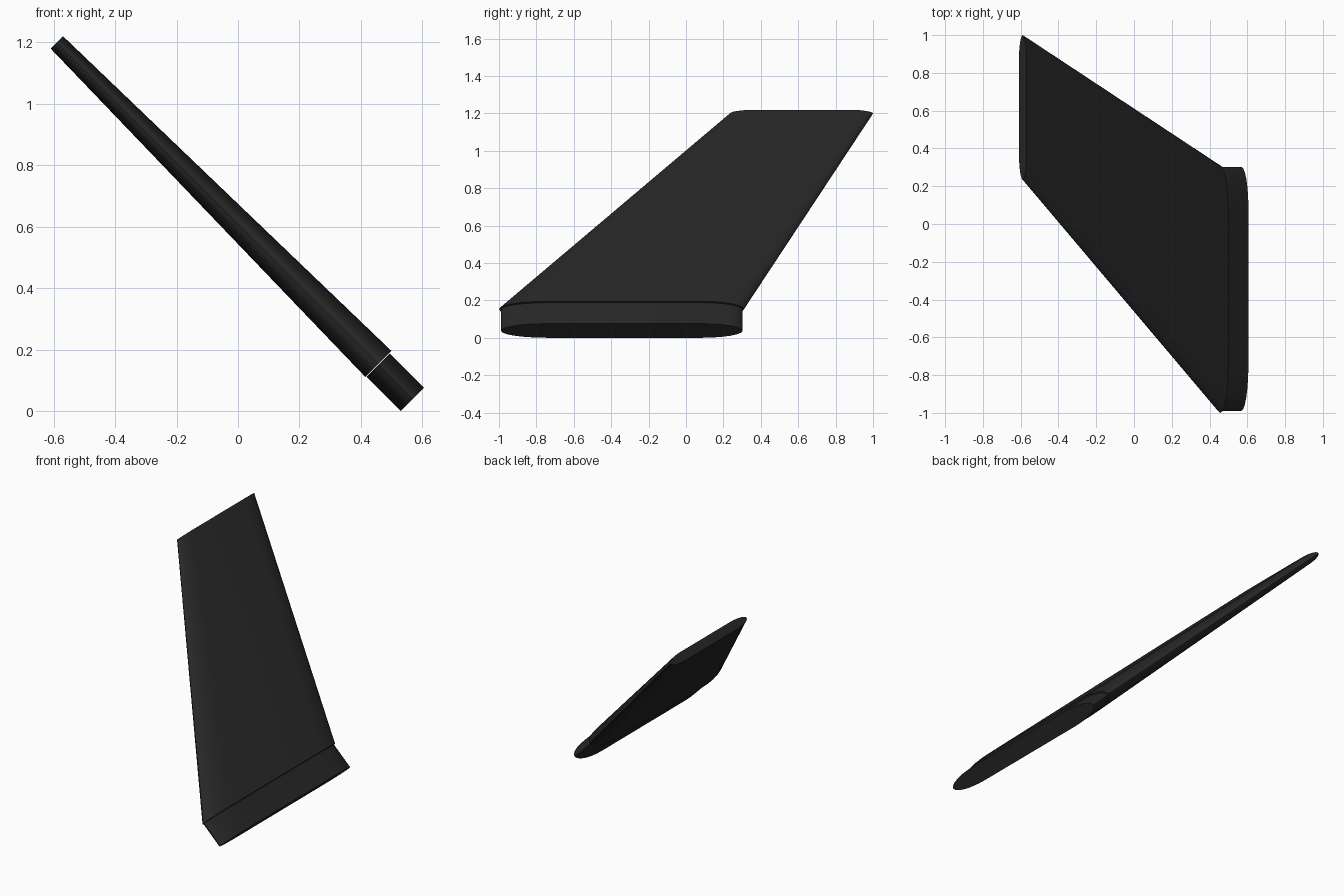
import bpy, bmesh, math
from mathutils import Vector

if "Cube" in bpy.data.objects:
    bpy.data.objects.remove(bpy.data.objects["Cube"])

black = bpy.data.materials.new("matte_black")
black.diffuse_color = (0.02, 0.02, 0.02, 1)
black.use_nodes = True
black.node_tree.nodes["Principled BSDF"].inputs["Base Color"].default_value = black.diffuse_color

NORMAL = Vector((1, 0, 1)).normalized()  # thickness direction of the 45 degree fin
SEG = 12                                 # segments per rounded edge


def section(x, z, y_front, y_back, thick, r_front, r_back):
    """Flat-sided section with elliptical leading and trailing edges."""
    pts = []
    for yc, r, start in ((y_back - r_back, r_back, -90), (y_front + r_front, r_front, 90)):
        for i in range(SEG + 1):
            a = math.radians(start + 180 * i / SEG)
            pts.append(Vector((x, yc + r * math.cos(a), z)) + NORMAL * (thick / 2 * math.sin(a)))
    return pts


def loft(name, lower, upper):
    """Capped solid between two matching sections."""
    bm = bmesh.new()
    a = [bm.verts.new(p) for p in lower]
    b = [bm.verts.new(p) for p in upper]
    n = len(a)
    for i in range(n):
        j = (i + 1) % n
        bm.faces.new((a[i], a[j], b[j], b[i]))
    bm.faces.new(a[::-1])
    bm.faces.new(b)
    bmesh.ops.recalc_face_normals(bm, faces=bm.faces)
    mesh = bpy.data.meshes.new(name)
    bm.to_mesh(mesh)
    bm.free()
    mesh.materials.append(black)
    obj = bpy.data.objects.new(name, mesh)
    bpy.context.collection.objects.link(obj)
    bpy.ops.object.select_all(action='DESELECT')
    obj.select_set(True)
    bpy.context.view_layer.objects.active = obj
    bpy.ops.object.shade_smooth_by_angle(angle=math.radians(40))


# Swept, tapered blade
loft("fin_blade",
     section(0.457, 0.153, -1.0, 0.31, 0.12, 0.26, 0.23),
     section(-0.589, 1.199, 0.235, 1.0, 0.057, 0.14, 0.13))

# Straight mounting root, slightly smaller than the blade
loft("fin_root",
     section(0.568, 0.038, -0.99, 0.303, 0.107, 0.25, 0.22),
     section(0.456, 0.150, -0.99, 0.303, 0.107, 0.25, 0.22))
